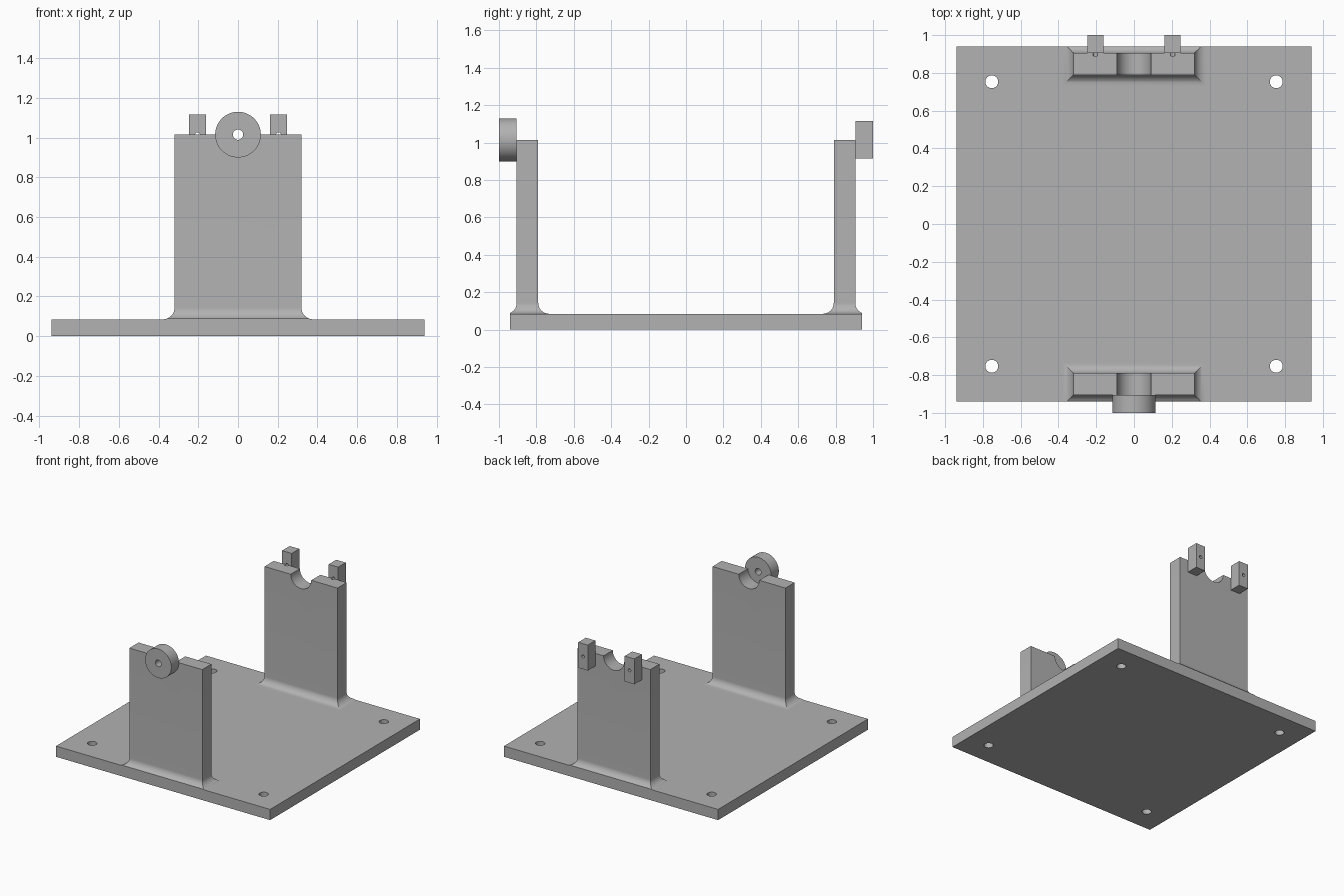
import bpy
import bmesh
import math

if "Cube" in bpy.data.objects:
    bpy.data.objects.remove(bpy.data.objects["Cube"])

# Single grey material
grey = bpy.data.materials.new("plain_grey")
grey.use_nodes = True
grey.diffuse_color = (0.445, 0.445, 0.445, 1)
grey.node_tree.nodes["Principled BSDF"].inputs["Base Color"].default_value = grey.diffuse_color

# Shared dimensions
BASE, BASE_TOP = 0.94, 0.085
WALL_X, WALL_IN, WALL_OUT, WALL_TOP = 0.32, 0.79, 0.905, 1.015
FILLET = 0.058


def box(name, x, y, z):
    """Box from (min, max) pairs."""
    spans = (x, y, z)
    bpy.ops.mesh.primitive_cube_add(size=1, location=[sum(s) / 2 for s in spans])
    obj = bpy.context.object
    obj.name = name
    obj.scale = [s[1] - s[0] for s in spans]
    bpy.ops.object.transform_apply(location=True, rotation=True, scale=True)
    obj.data.materials.append(grey)
    return obj


def cylinder(name, radius, depth, centre, along_y=True):
    bpy.ops.mesh.primitive_cylinder_add(
        vertices=64, radius=radius, depth=depth, location=centre,
        rotation=(math.pi / 2 if along_y else 0, 0, 0))
    obj = bpy.context.object
    obj.name = name
    bpy.ops.object.transform_apply(location=True, rotation=True, scale=True)
    obj.data.materials.append(grey)
    return obj


def cut(obj, cutter):
    """Subtract the cutter and throw it away."""
    cutter.hide_render = True
    mod = obj.modifiers.new("cut", 'BOOLEAN')
    mod.operation = 'DIFFERENCE'
    mod.solver = 'EXACT'
    mod.object = cutter
    bpy.context.view_layer.objects.active = obj
    bpy.ops.object.modifier_apply(modifier=mod.name)
    bpy.data.objects.remove(cutter)


def smooth(obj):
    bpy.ops.object.select_all(action='DESELECT')
    obj.select_set(True)
    bpy.context.view_layer.objects.active = obj
    bpy.ops.object.shade_smooth_by_angle(angle=math.radians(30))


def wall(name, side):
    """Upright with a mitred fillet at its foot, trimmed at the base edge."""
    bm = bmesh.new()
    levels = []
    steps = 14
    for i in range(steps + 1):
        a = math.pi / 2 * i / steps
        levels.append((FILLET * (1 - math.sin(a)), BASE_TOP + FILLET * (1 - math.cos(a))))
    levels.append((0, WALL_TOP))
    rings = []
    for off, z in levels:
        x, near, far = WALL_X + off, WALL_IN - off, min(WALL_OUT + off, BASE)
        corners = ((-x, near), (x, near), (x, far), (-x, far))
        rings.append([bm.verts.new((cx, side * cy, z)) for cx, cy in corners])
    for low, high in zip(rings, rings[1:]):
        for k in range(4):
            n = (k + 1) % 4
            bm.faces.new((low[k], low[n], high[n], high[k]))
    bm.faces.new(rings[0])
    bm.faces.new(rings[-1])
    bmesh.ops.recalc_face_normals(bm, faces=bm.faces)
    mesh = bpy.data.meshes.new(name)
    bm.to_mesh(mesh)
    bm.free()
    mesh.materials.append(grey)
    obj = bpy.data.objects.new(name, mesh)
    bpy.context.collection.objects.link(obj)
    # Half-round cradle in the top edge
    cut(obj, cylinder("cradle_cutter", 0.09, 0.4, (0, side * 0.85, WALL_TOP)))
    return obj


# Base plate with four screw holes
base = box("base_plate", (-BASE, BASE), (-BASE, BASE), (0, BASE_TOP))
for sx in (-1, 1):
    for sy in (-1, 1):
        cut(base, cylinder("screw_cutter", 0.034, 0.4, (sx * 0.753, sy * 0.753, 0.04), False))
smooth(base)

# Uprights
front_wall = wall("front_wall", -1)
back_wall = wall("back_wall", 1)
smooth(front_wall)

# Bearing disc on the front upright
disc = cylinder("bearing_disc", 0.115, 0.095, (0, -0.9525, WALL_TOP))
cut(disc, cylinder("bore_cutter", 0.026, 0.4, (0, -0.95, WALL_TOP)))
smooth(disc)

# Drilled tabs on the back upright; the drill also nicks the wall
for label, sx in (("right", -1), ("left", 1)):
    edges = sorted((sx * 0.162, sx * 0.246))
    tab = box(label + "_tab", edges, (WALL_OUT, 1.0), (0.915, 1.117))
    for part in (tab, back_wall):
        cut(part, cylinder("pin_cutter", 0.012, 0.2, (sx * 0.204, 0.99, WALL_TOP)))
    smooth(tab)
smooth(back_wall)
